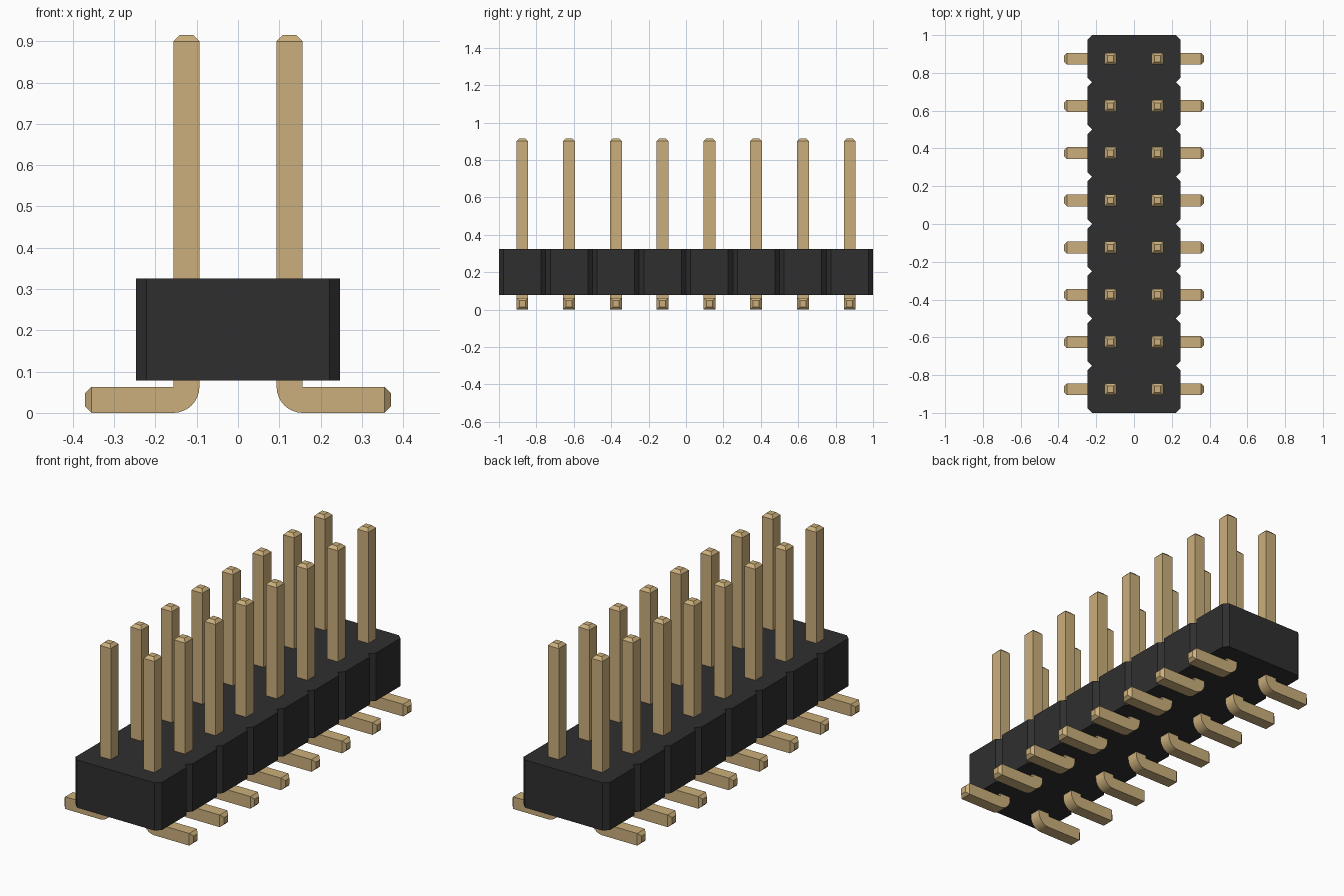
import bpy, bmesh
from math import sin, cos, pi

PINS, PITCH = 8, 0.25
HALF_X, HALF_Y, NOTCH = 0.247, 1.0, 0.025   # housing
BOTTOM, TOP = 0.078, 0.325
PIN_X, R, BEVEL = 0.125, 0.0315, 0.015      # pin centre, half width, tip bevel
PIN_TOP, FOOT_END = 0.915, 0.37

cube = bpy.data.objects.get("Cube")
if cube:
    bpy.data.objects.remove(cube, do_unlink=True)


def material(name, color):
    mat = bpy.data.materials.new(name)
    mat.use_nodes = True
    mat.diffuse_color = color
    mat.node_tree.nodes["Principled BSDF"].inputs["Base Color"].default_value = color
    return mat


def finish(name, bm, mat):
    bmesh.ops.remove_doubles(bm, verts=bm.verts, dist=0.0001)
    bmesh.ops.recalc_face_normals(bm, faces=bm.faces)
    mesh = bpy.data.meshes.new(name)
    bm.to_mesh(mesh)
    bm.free()
    mesh.materials.append(mat)
    obj = bpy.data.objects.new(name, mesh)
    bpy.context.collection.objects.link(obj)
    return obj


black = material("black plastic", (0.028, 0.028, 0.028, 1))
gold = material("gold metal", (0.60, 0.43, 0.20, 1))

# Housing: notched outline, one bay per pin row, extruded upwards
side = []
for i in range(PINS):
    y = -HALF_Y + i * PITCH
    side += [(HALF_X - NOTCH, y), (HALF_X, y + NOTCH), (HALF_X, y + PITCH - NOTCH)]
side.append((HALF_X - NOTCH, HALF_Y))
outline = side + [(-x, -y) for x, y in side]
bm = bmesh.new()
base = bm.faces.new([bm.verts.new((x, y, BOTTOM)) for x, y in outline])
grown = bmesh.ops.extrude_face_region(bm, geom=[base], use_keep_orig=True)
for v in grown["geom"]:
    if isinstance(v, bmesh.types.BMVert):
        v.co.z = TOP
finish("housing", bm, black)

# Pin cross-sections: (outer point, inner point, half depth), from foot to top
low, high = PIN_X - R, PIN_X + R
thick = 2 * R
tip = R - BEVEL
sections = [((FOOT_END, BEVEL), (FOOT_END, thick - BEVEL), tip),
            ((FOOT_END - BEVEL, 0), (FOOT_END - BEVEL, thick), R)]
STEPS = 8
for k in range(STEPS + 1):
    a = pi / 2 * k / STEPS
    sections.append(((high - thick * sin(a), thick - thick * cos(a)), (high, thick), R))
sections += [((low, PIN_TOP - BEVEL), (high, PIN_TOP - BEVEL), R),
             ((low + BEVEL, PIN_TOP), (high - BEVEL, PIN_TOP), tip)]


def make_pin(name, side, y):
    bm = bmesh.new()
    rings = []
    for (ox, oz), (ix, iz), d in sections:
        corners = ((ox, -d, oz), (ox, d, oz), (ix, d, iz), (ix, -d, iz))
        rings.append([bm.verts.new((side * px, y + py, pz)) for px, py, pz in corners])
    for a, b in zip(rings, rings[1:]):
        for j in range(4):
            n = (j + 1) % 4
            bm.faces.new((a[j], a[n], b[n], b[j]))
    bm.faces.new(rings[0])
    bm.faces.new(rings[-1])
    return finish(name, bm, gold)


# Two mirrored rows of pins with feet bent outwards
pins = []
for label, side in (("left", 1), ("right", -1)):
    for i in range(PINS):
        y = -HALF_Y + (i + 0.5) * PITCH
        pins.append(make_pin(f"{label}_pin_{i + 1}", side, y))

bpy.ops.object.select_all(action="DESELECT")
for pin in pins:
    pin.select_set(True)
bpy.context.view_layer.objects.active = pins[0]
bpy.ops.object.shade_smooth_by_angle(angle=pi / 9)
